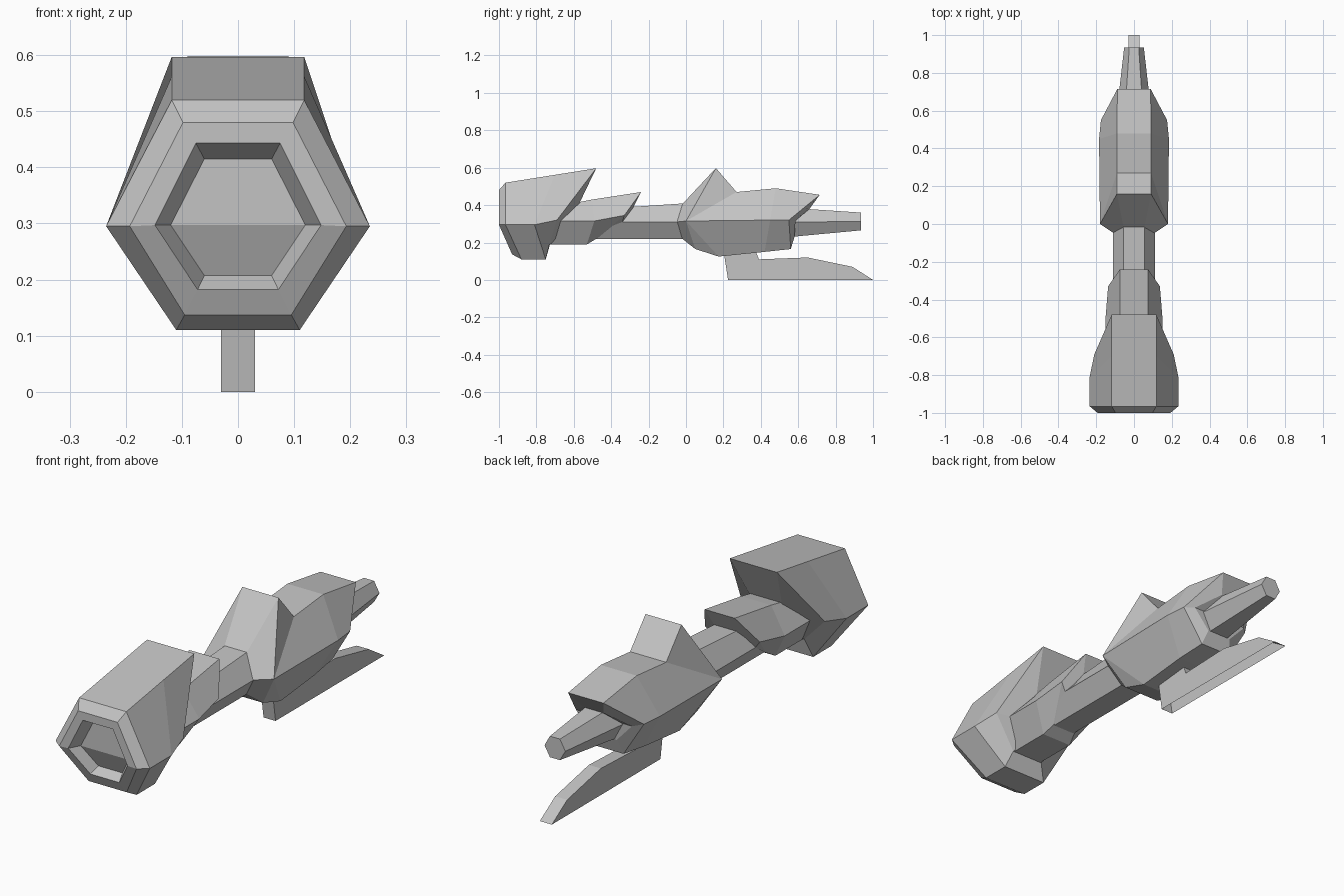
import bpy
import bmesh

# Remove the default object
default = bpy.data.objects.get("Cube")
if default:
    bpy.data.objects.remove(default, do_unlink=True)


def make_material(name, color):
    material = bpy.data.materials.new(name)
    material.use_nodes = True
    material.diffuse_color = color
    material.node_tree.nodes["Principled BSDF"].inputs["Base Color"].default_value = color
    return material


grey = make_material("plain grey", (0.55, 0.55, 0.55, 1))


def finish(name, bm):
    """Clean the mesh and turn it into a flat-shaded object."""
    bmesh.ops.remove_doubles(bm, verts=bm.verts[:], dist=0.0005)
    bmesh.ops.recalc_face_normals(bm, faces=bm.faces[:])
    mesh = bpy.data.meshes.new(name)
    bm.to_mesh(mesh)
    bm.free()
    mesh.materials.append(grey)
    obj = bpy.data.objects.new(name, mesh)
    bpy.context.scene.collection.objects.link(obj)
    return obj


def hex_loft(name, sections):
    """Skin mirrored six-sided sections.

    Each section holds a top, a side and a bottom corner,
    every corner being (half width, y, z).
    """
    bm = bmesh.new()
    rings = []
    for corners in sections:
        left = [bm.verts.new(c) for c in corners]
        right = [bm.verts.new((-x, y, z)) for x, y, z in reversed(corners)]
        rings.append(left + right)
    for a, b in zip(rings, rings[1:]):
        for i in range(len(a)):
            j = (i + 1) % len(a)
            bm.faces.new((a[i], a[j], b[j], b[i]))
    # Close each end with an upper and a lower quad
    for top, side, low, low_r, side_r, top_r in (rings[0], rings[-1]):
        bm.faces.new((top, side, side_r, top_r))
        bm.faces.new((side, low, low_r, side_r))
    return finish(name, bm)


def plate(name, profile, half_width):
    """Extrude a side profile across x, leaving its first edge open underneath."""
    bm = bmesh.new()
    left = [bm.verts.new((half_width, y, z)) for y, z in profile]
    right = [bm.verts.new((-half_width, y, z)) for y, z in profile]
    bm.faces.new(left)
    bm.faces.new(right[::-1])
    for i in range(1, len(profile)):
        j = (i + 1) % len(profile)
        bm.faces.new((left[i], left[j], right[j], right[i]))
    return finish(name, bm)


# Front pod: recessed mouth, rim, bevel, hull, undercut back
hex_loft("front_pod", [
    [(.06, -.95, .415), (.12, -.95, .297), (.06, -.91, .207)],
    [(.075, -1, .443), (.148, -1, .297), (.072, -.95, .182)],
    [(.098, -1, .48), (.193, -1, .295), (.095, -.93, .137)],
    [(.118, -.965, .52), (.235, -.965, .295), (.11, -.88, .11)],
    [(.118, -.7, .562), (.235, -.81, .295), (.11, -.75, .11)],
    [(.118, -.48, .597), (.21, -.69, .32), (.08, -.73, .19)],
    [(.08, -.57, .41), (.15, -.67, .315), (.07, -.7, .2)],
])

# Collar between pod and shaft
hex_loft("collar", [
    [(.075, -.6, .41), (.15, -.7, .315), (.075, -.74, .19)],
    [(.075, -.5, .43), (.15, -.49, .315), (.075, -.53, .19)],
    [(.075, -.24, .47), (.137, -.33, .345), (.06, -.48, .22)],
    [(.055, -.28, .39), (.11, -.34, .31), (.055, -.46, .23)],
])

# Connecting shaft
hex_loft("shaft", [
    [(.055, -.6, .37), (.11, -.6, .31), (.055, -.6, .22)],
    [(.055, 0, .41), (.11, 0, .31), (.055, 0, .22)],
])

# Rear body with a raised hump
hex_loft("rear_body", [
    [(.055, -.02, .405), (.105, -.05, .31), (.055, -.02, .22)],
    [(.09, .16, .598), (.18, 0, .315), (.09, .05, .165)],
    [(.09, .27, .47), (.18, 0, .315), (.09, .175, .125)],
    [(.09, .48, .49), (.185, .45, .32), (.09, .42, .15)],
    [(.088, .715, .455), (.175, .55, .32), (.08, .56, .165)],
    [(.05, .66, .38), (.14, .585, .315), (.06, .58, .23)],
])

# Tapered tail
hex_loft("tail", [
    [(.05, .56, .385), (.095, .56, .31), (.05, .56, .23)],
    [(.025, .935, .36), (.052, .935, .312), (.025, .935, .265)],
])

# Thin lower fin
plate("lower_fin", [
    (.225, 0), (1, 0), (.89, .07), (.65, .12),
    (.39, .11), (.37, .16), (.2, .16),
], .03)
